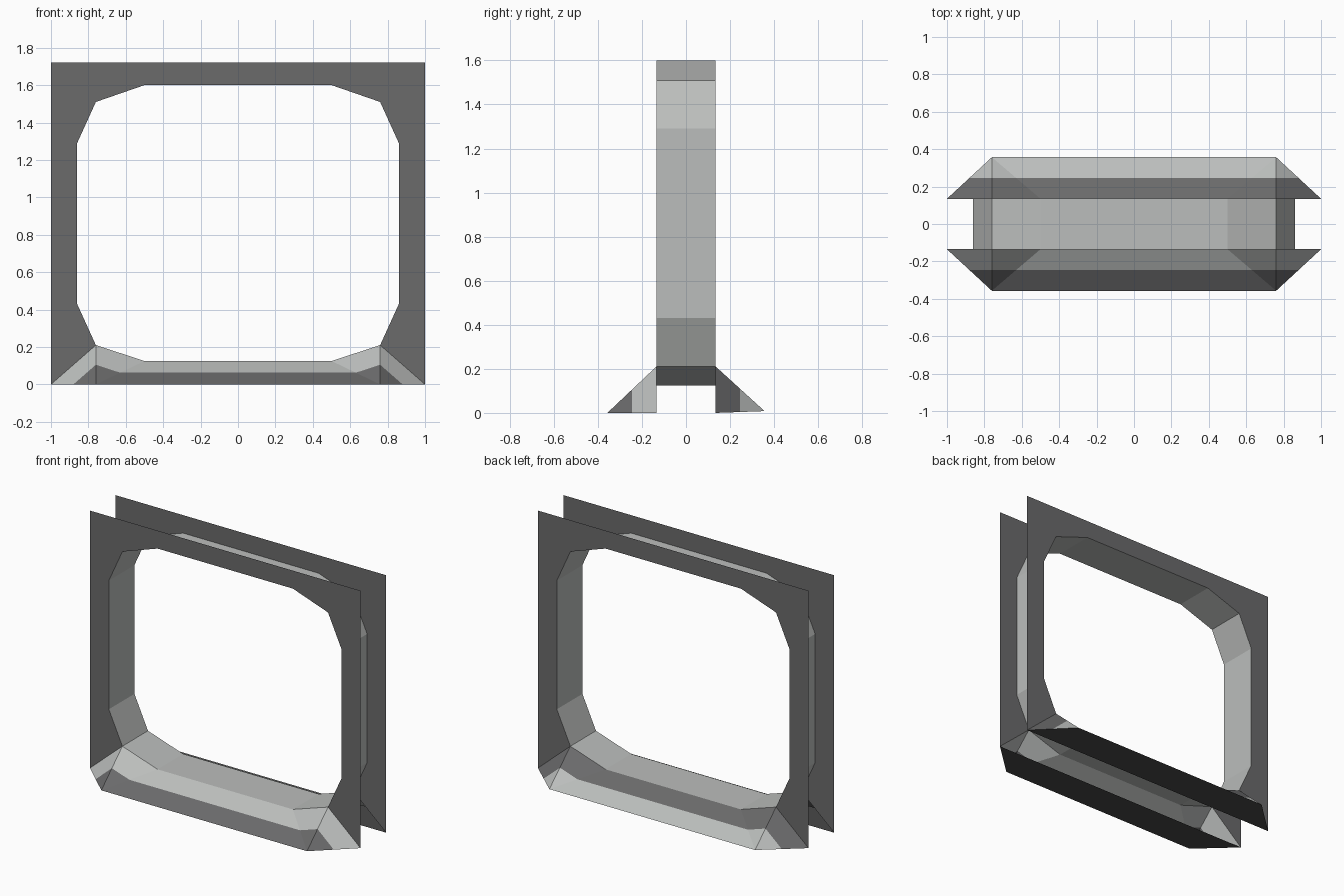
import bpy, bmesh
from mathutils import Vector

if "Cube" in bpy.data.objects:
    bpy.data.objects.remove(bpy.data.objects["Cube"])

PLATE_Y, RAMP_Y, TOP = 0.135, 0.357, 1.72


def material(name, r, g, b):
    m = bpy.data.materials.new(name)
    m.diffuse_color = (r, g, b, 1)
    m.use_nodes = True
    m.node_tree.nodes["Principled BSDF"].inputs["Base Color"].default_value = m.diffuse_color
    return m


LIGHT = material("light_grey", 0.50, 0.515, 0.505)
DARK = material("dark_grey", 0.145, 0.145, 0.147)
BLACK = material("underside_black", 0.065, 0.065, 0.065)


def finish(name, bm, mats):
    mesh = bpy.data.meshes.new(name)
    bm.normal_update()
    bm.to_mesh(mesh)
    bm.free()
    for m in mats:
        mesh.materials.append(m)
    obj = bpy.data.objects.new(name, mesh)
    bpy.context.collection.objects.link(obj)
    return obj


def add_face(bm, pts, outward):
    # make a face whose normal agrees with the given direction
    f = bm.faces.new([bm.verts.new(p) for p in pts])
    f.normal_update()
    if f.normal.dot(Vector(outward)) < 0:
        f.normal_flip()
    return f


# Opening profile: right half from bottom to top, then mirrored
right = [(0.5, 0.125), (0.76, 0.21), (0.86, 0.43), (0.86, 1.29), (0.76, 1.51), (0.5, 1.6)]
opening = right + [(-x, z) for x, z in reversed(right)]

# Tunnel lining between the two plates
bm = bmesh.new()
for (x1, z1), (x2, z2) in zip(opening, opening[1:] + opening[:1]):
    add_face(bm, [(x1, -PLATE_Y, z1), (x2, -PLATE_Y, z2), (x2, PLATE_Y, z2), (x1, PLATE_Y, z1)],
             (-(x1 + x2), 0, 1.72 - z1 - z2))
finish("tunnel_lining", bm, [LIGHT])


def make_plate(name, side):
    # thin flat frame, open below the ramp's top edge
    outline = [(1, 0), (1, TOP), (-1, TOP), (-1, 0)]
    pts = outline + list(reversed(opening[1:-1]))
    bm = bmesh.new()
    add_face(bm, [(x, side * PLATE_Y, z) for x, z in pts], (0, side, 0))
    bmesh.ops.triangulate(bm, faces=bm.faces[:])
    finish(name, bm, [DARK])


def make_ramp(name, side, inner, outer, lift):
    a, b = side * PLATE_Y, side * RAMP_Y
    up = (0, side, 1)
    bm = bmesh.new()
    # middle slope
    add_face(bm, [(-0.5, a, 0.125), (0.5, a, 0.125), (0.5, b, lift), (-0.5, b, lift)], up)
    # corner slopes and mitred ends
    for s in (-1, 1):
        mid, top = (s * 0.5, a, 0.125), (s * 0.76, a, 0.21)
        foot, corner = (s * 0.76, b, lift), (s, a, 0)
        add_face(bm, [mid, top, foot], up)
        add_face(bm, [mid, foot, (s * 0.5, b, lift)], up)
        add_face(bm, [top, corner, foot], (s, side, 1))
    # two-tone split halfway down the slope
    bmesh.ops.bisect_plane(bm, geom=bm.verts[:] + bm.edges[:] + bm.faces[:],
                           plane_co=(0, (a + b) / 2, 0), plane_no=(0, 1, 0))
    for f in bm.faces:
        f.material_index = int(abs(f.calc_center_median().y) > (PLATE_Y + RAMP_Y) / 2)
    # underside
    f = add_face(bm, [(-1, a, 0), (1, a, 0), (0.76, b, lift), (-0.76, b, lift)], (0, 0, -1))
    f.material_index = 2
    finish(name, bm, [inner, outer, BLACK])


make_plate("front_plate", -1)
make_plate("back_plate", 1)
make_ramp("front_ramp", -1, LIGHT, DARK, 0.0)
make_ramp("back_ramp", 1, DARK, LIGHT, 0.008)
